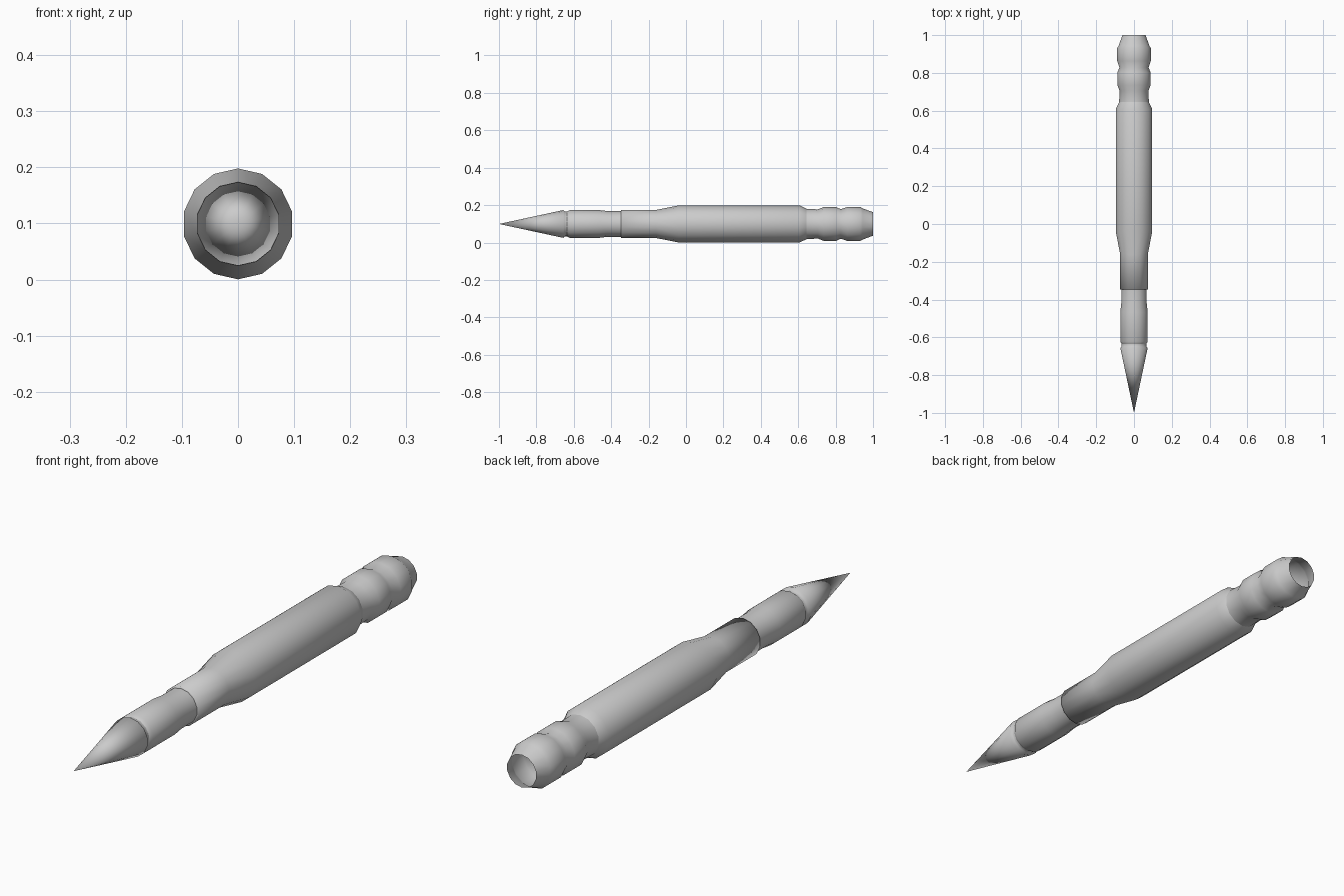
import bpy, bmesh
from math import sin, cos, pi

if "Cube" in bpy.data.objects:
    bpy.data.objects.remove(bpy.data.objects["Cube"])

SIDES = 14
AXIS_Z = 0.0992


def lathe(name, profile):
    """Revolve (y, radius) points around the pencil's long axis."""
    bm = bmesh.new()
    rings = []
    for y, r in profile:
        if r == 0:
            rings.append([bm.verts.new((0, y, AXIS_Z))] * SIDES)
        else:
            rings.append([bm.verts.new((r * sin(2 * pi * i / SIDES), y,
                                        AXIS_Z + r * cos(2 * pi * i / SIDES)))
                          for i in range(SIDES)])
    for a, b in zip(rings, rings[1:]):
        for i in range(SIDES):
            j = (i + 1) % SIDES
            corners = list(dict.fromkeys((a[i], a[j], b[j], b[i])))
            bm.faces.new(corners)
    bmesh.ops.recalc_face_normals(bm, faces=bm.faces)
    # The outermost wall must face away from the axis
    if sum(f.normal.x * f.calc_center_median().x for f in bm.faces) < 0:
        bmesh.ops.reverse_faces(bm, faces=bm.faces)
    for f in bm.faces:
        f.smooth = True
    mesh = bpy.data.meshes.new(name)
    bm.to_mesh(mesh)
    bm.free()
    obj = bpy.data.objects.new(name, mesh)
    bpy.context.collection.objects.link(obj)
    return obj


# Sharp cone with a short undercut behind it
lathe("point", [(-1, 0), (-0.655, 0.0745), (-0.648, 0.067), (-0.635, 0.067)])

# Front collar, necking in before the barrel
lathe("collar", [(-0.635, 0.067), (-0.622, 0.0745), (-0.467, 0.0745),
                 (-0.42, 0.069), (-0.347, 0.069)])

# Long barrel, swelling from the grip to the body
lathe("barrel", [(-0.347, 0.069), (-0.346, 0.0752), (-0.16, 0.0752),
                 (-0.04, 0.0988), (0.608, 0.0988), (0.645, 0.081)])

# Twin-ribbed rear end, open at the back
lathe("rear_end", [(0.645, 0.081), (0.705, 0.078), (0.735, 0.09), (0.803, 0.09),
                   (0.828, 0.079), (0.863, 0.091), (0.932, 0.091),
                   (0.945, 0.083), (1, 0.0628)])
